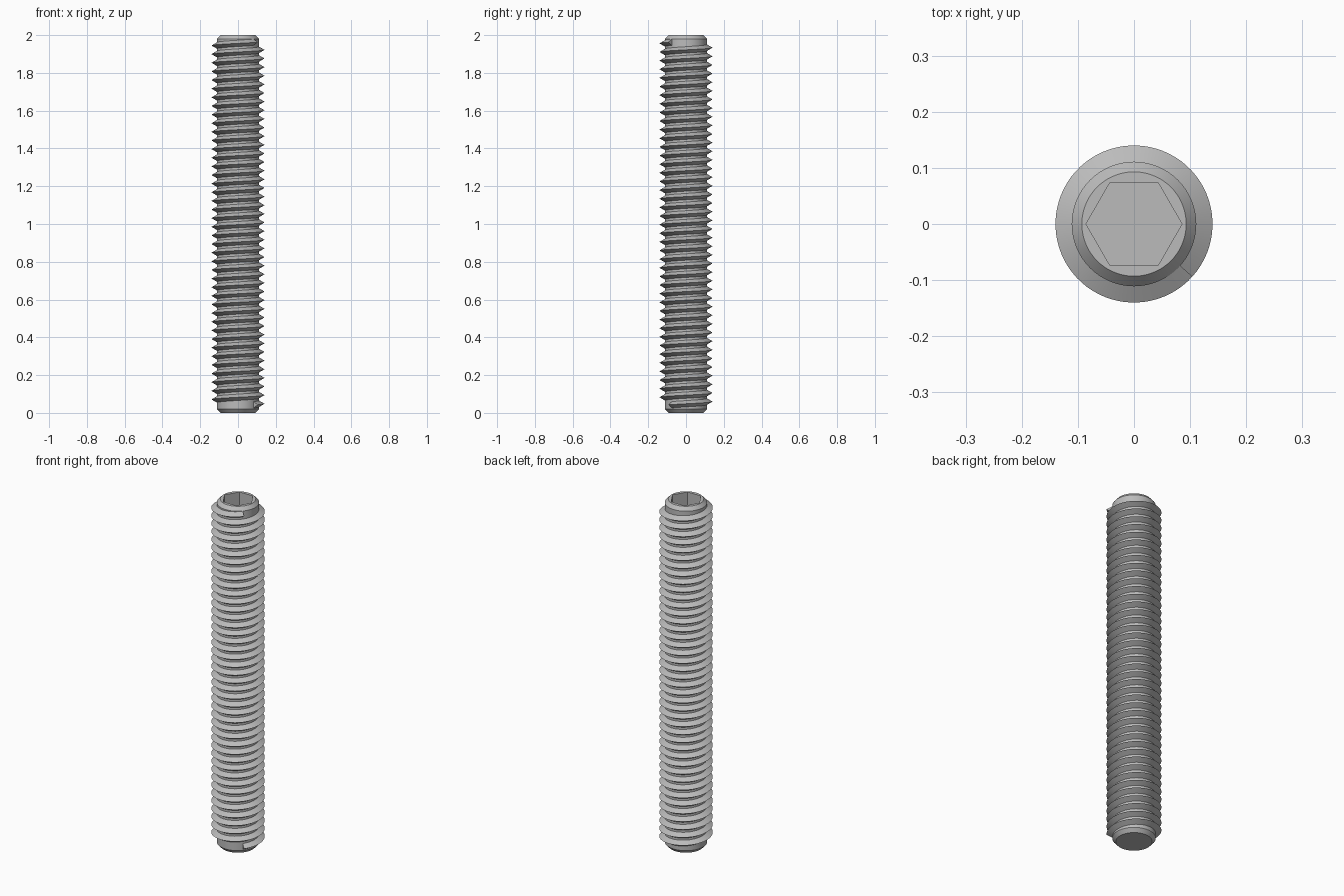
import bpy
import bmesh
from math import cos, sin, pi, radians, sqrt, floor

cube = bpy.data.objects.get("Cube")
if cube:
    bpy.data.objects.remove(cube, do_unlink=True)

SEGMENTS = 72
CORE, CREST, TIP = 0.111, 0.14, 0.093
LENGTH, CHAMFER = 2.0, 0.02
HEX_CORNER, HEX_DEPTH = 0.0855, 0.12
PITCH, HALF_BASE = 0.0457, 0.0185
START_Z, END_ANGLE = 0.043, radians(-42)
TURNS = floor((LENGTH - 2 * START_Z) / PITCH + 0.2)

steel = bpy.data.materials.new("grey steel")
steel.use_nodes = True
steel.diffuse_color = (0.5, 0.5, 0.5, 1)
steel.node_tree.nodes["Principled BSDF"].inputs["Base Color"].default_value = (0.5, 0.5, 0.5, 1)


def circle(radius):
    return lambda a: radius


def hexagon(corner):
    # distance to the side of a hexagon whose corners lie on the x axis
    return lambda a: corner * sqrt(3) / 2 / cos((a % (pi / 3)) - pi / 6)


def ring(bm, radius, z):
    angles = [2 * pi * i / SEGMENTS for i in range(SEGMENTS)]
    return [bm.verts.new((radius(a) * cos(a), radius(a) * sin(a), z)) for a in angles]


def bridge(bm, low, high, closed=True):
    n = len(low)
    for i in range(n if closed else n - 1):
        j = (i + 1) % n
        bm.faces.new((low[i], low[j], high[j], high[i]))


def finish(bm, name):
    bmesh.ops.recalc_face_normals(bm, faces=bm.faces)
    mesh = bpy.data.meshes.new(name)
    bm.to_mesh(mesh)
    bm.free()
    mesh.materials.append(steel)
    obj = bpy.data.objects.new(name, mesh)
    bpy.context.collection.objects.link(obj)
    bpy.ops.object.select_all(action="DESELECT")
    obj.select_set(True)
    bpy.context.view_layer.objects.active = obj
    bpy.ops.object.shade_smooth_by_angle(angle=radians(25))
    return obj


# Shaft with chamfered ends and a hexagonal socket in the top
bm = bmesh.new()
sections = [
    (circle(TIP), 0), (circle(CORE), CHAMFER),
    (circle(CORE), LENGTH - CHAMFER), (circle(TIP), LENGTH),
    (hexagon(HEX_CORNER), LENGTH), (hexagon(HEX_CORNER), LENGTH - HEX_DEPTH),
]
rings = [ring(bm, shape, z) for shape, z in sections]
for low, high in zip(rings, rings[1:]):
    bridge(bm, low, high)
bm.faces.new(rings[0])
bm.faces.new(rings[-1])
finish(bm, "shaft")

# Right-handed helical thread with a sharp crest, closed at both ends
bm = bmesh.new()
profile = [(CORE - 0.003, -HALF_BASE), (CREST, 0), (CORE - 0.003, HALF_BASE)]
rows = []
for step in range(TURNS * SEGMENTS + 1):
    turn = step / SEGMENTS
    a = END_ANGLE + 2 * pi * turn
    z = START_Z + PITCH * turn
    rows.append([bm.verts.new((r * cos(a), r * sin(a), z + dz)) for r, dz in profile])
for low, high in zip(rows, rows[1:]):
    bridge(bm, low, high)
bm.faces.new(rows[0])
bm.faces.new(rows[-1])
finish(bm, "thread")
